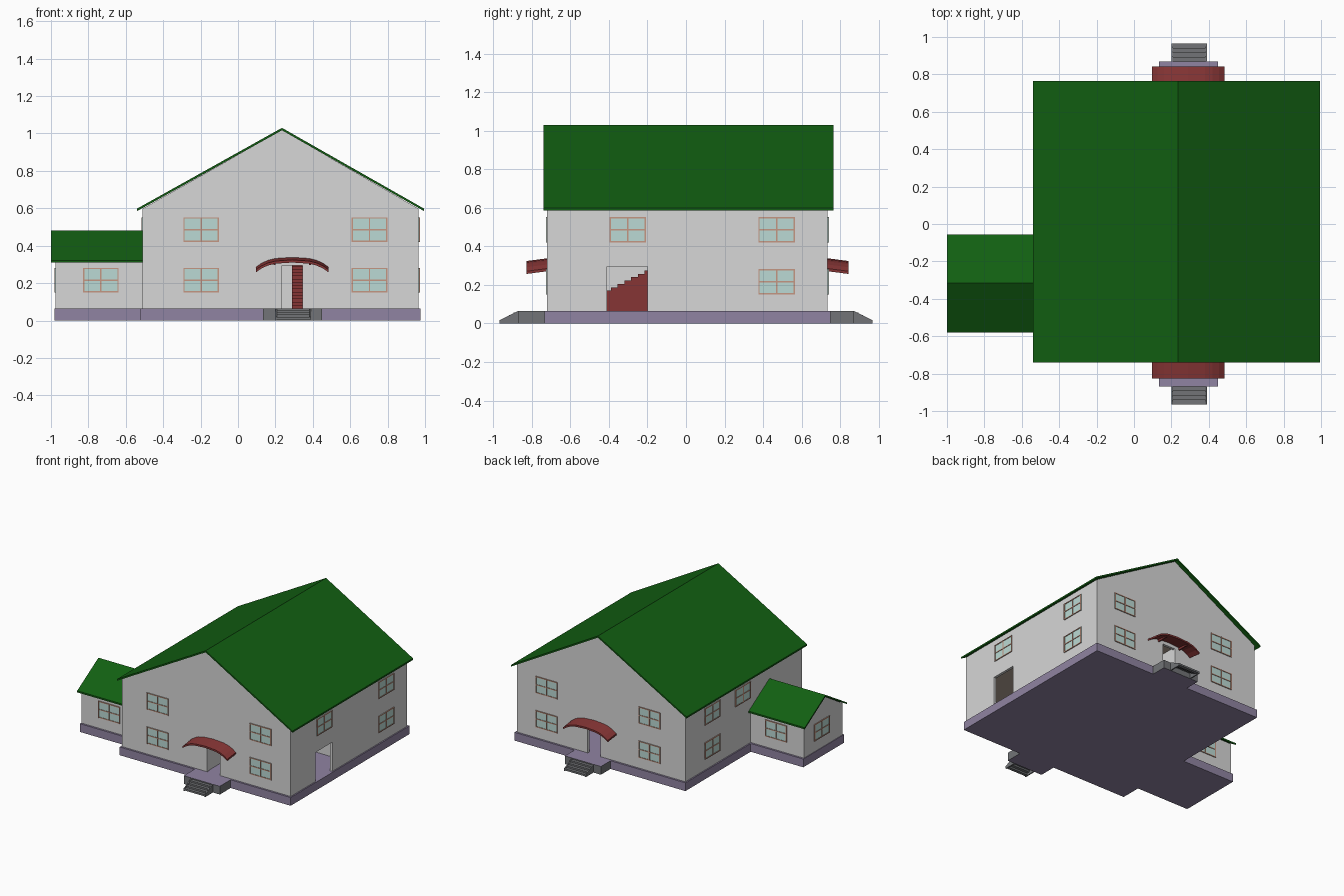
import bpy, bmesh, math

cube = bpy.data.objects.get("Cube")
if cube:
    bpy.data.objects.remove(cube, do_unlink=True)


def material(name, r, g, b):
    m = bpy.data.materials.new(name)
    m.use_nodes = True
    m.diffuse_color = (r, g, b, 1)
    m.node_tree.nodes["Principled BSDF"].inputs["Base Color"].default_value = (r, g, b, 1)
    return m


WALL = material("pale grey plaster", .68, .68, .68)
BASE = material("lilac stone", .28, .23, .36)
ROOF = material("green roof", .006, .115, .006)
RED = material("dark red", .24, .036, .036)
STEP = material("grey concrete", .17, .175, .185)
GLASS = material("pale teal glass", .5, .7, .66)
FRAME = material("tan window frame", .56, .31, .23)
WOOD = material("beige ceiling", .46, .38, .31)


def finish(name, bm, *mats):
    bmesh.ops.recalc_face_normals(bm, faces=bm.faces)
    mesh = bpy.data.meshes.new(name)
    bm.to_mesh(mesh)
    bm.free()
    for m in mats:
        mesh.materials.append(m)
    ob = bpy.data.objects.new(name, mesh)
    bpy.context.scene.collection.objects.link(ob)
    return ob


def add_box(bm, x0, x1, y0, y1, z0, z1, index=0):
    verts = bmesh.ops.create_cube(bm, size=1)["verts"]
    for v in verts:
        v.co.x = x1 if v.co.x > 0 else x0
        v.co.y = y1 if v.co.y > 0 else y0
        v.co.z = z1 if v.co.z > 0 else z0
    for f in {f for v in verts for f in v.link_faces}:
        f.material_index = index


def box(name, x0, x1, y0, y1, z0, z1, mat):
    bm = bmesh.new()
    add_box(bm, x0, x1, y0, y1, z0, z1)
    return finish(name, bm, mat)


def prism(name, axis, profile, a, b, mat):
    """Extrude a profile (horizontal, z) along axis x or y from a to b."""
    bm = bmesh.new()
    place = (lambda h, z, t: (t, h, z)) if axis == "x" else (lambda h, z, t: (h, t, z))
    rings = [[bm.verts.new(place(h, z, t)) for h, z in profile] for t in (a, b)]
    n = len(profile)
    bm.faces.new(rings[0])
    bm.faces.new(rings[1])
    for i in range(n):
        j = (i + 1) % n
        bm.faces.new((rings[0][i], rings[0][j], rings[1][j], rings[1][i]))
    return finish(name, bm, mat)


def gable_roof(name, axis, left, ridge, right, eave, top, a, b, thick=.013):
    pts = [(left, eave), (ridge, top), (right, eave),
           (right, eave - thick), (ridge, top - thick), (left, eave - thick)]
    return prism(name, axis, pts, a, b, ROOF)


def cut(ob, cutter):
    mod = ob.modifiers.new("opening", "BOOLEAN")
    mod.operation = "DIFFERENCE"
    mod.solver = "EXACT"
    mod.object = cutter
    bpy.context.view_layer.objects.active = ob
    bpy.ops.object.modifier_apply(modifier=mod.name)
    bpy.data.objects.remove(cutter, do_unlink=True)


# Foundations
FLOOR = .065
box("main_foundation", -.52, .975, -.735, .75, 0, FLOOR, BASE)
box("annex_foundation", -.98, -.52, -.575, -.065, 0, FLOOR, BASE)

# Main walls, hollowed on the ground floor, with three doorways
walls = prism("main_walls", "y", [(-.51, FLOOR), (.965, FLOOR), (.965, .598),
                                  (.235, 1.018), (-.51, .598)], -.72, .735, WALL)
cut(walls, box("room_cutter", -.49, .945, -.70, .715, .05, .32, WALL))
cut(walls, box("front_door_cutter", .235, .345, -.8, -.6, .05, .295, WALL))
cut(walls, box("back_door_cutter", .235, .345, .6, .8, .05, .295, WALL))
cut(walls, box("side_door_cutter", .9, 1, -.41, -.2, .05, .295, WALL))
box("ground_floor_ceiling", -.488, .943, -.698, .713, .314, .322, WOOD)
box("hall_partition", .215, .23, -.7, .715, FLOOR, .314, WALL)
box("cross_partition", .23, .945, 0, .015, FLOOR, .314, WALL)

# Indoor staircase
bm = bmesh.new()
for i in range(14):
    add_box(bm, .29, .40, -.6 + i * .035, -.05, FLOOR + i * .0175, FLOOR + (i + 1) * .0175)
finish("indoor_staircase", bm, RED)

# Annex walls and both roofs
prism("annex_walls", "x", [(-.56, FLOOR), (-.08, FLOOR), (-.08, .318),
                           (-.315, .468), (-.56, .318)], -.975, -.505, WALL)
gable_roof("main_roof", "y", -.54, .235, .995, .598, 1.03, -.74, .765)
gable_roof("annex_roof", "x", -.58, -.315, -.055, .322, .482, -1, -.505)


# Windows: glass plate with border and glazing bars
def window(name, x, y, z, degrees):
    bm = bmesh.new()
    w, h, t = .095, .066, .007
    add_box(bm, -w, w, -.003, .003, -h, h, 0)
    for u in (-w, -t / 2, w - t):
        add_box(bm, u, u + t, -.007, .003, -h, h, 1)
    for v in (-h, -t / 2, h - t):
        add_box(bm, -w, w, -.0065, .003, v, v + t, 1)
    ob = finish(name, bm, GLASS, FRAME)
    ob.location = (x, y, z)
    ob.rotation_euler.z = math.radians(degrees)


LOW, HIGH = .216, .486
for side, y, turn in (("front", -.72, 0), ("back", .735, 180)):
    for x in (-.197, .703):
        for z in (LOW, HIGH):
            window(side + "_window", x, y, z, turn)
for y, z in ((-.302, HIGH), (.47, HIGH), (.47, LOW)):
    window("left_window", .965, y, z, 90)
for y, z in ((.02, HIGH), (.40, HIGH), (.40, LOW)):
    window("right_window", -.51, y, z, -90)
window("annex_front_window", -.733, -.56, LOW, 0)
window("annex_back_window", -.733, -.08, LOW, 180)
window("annex_end_window", -.975, -.30, LOW, -90)

# Entrances: landing, steps, stringers and arched canopy, front and back
for side, s, wall in (("front", -1, -.72), ("back", 1, .735)):
    landing = box(side + "_landing", .135, .45, s * .73, s * .87, 0, FLOOR, STEP)
    landing.data.materials.append(BASE)
    for f in landing.data.polygons:
        f.material_index = 1 if abs(f.normal.z) > .5 else 0

    bm = bmesh.new()
    for i in range(4):
        y0, y1 = sorted((s * (.87 + i * .024), s * (.894 + i * .024)))
        top = .056 - i * .0125
        add_box(bm, .208, .382, y0, y1, max(0, top - .014), top)
    finish(side + "_steps", bm, STEP)
    for x in (.2, .382):
        prism(side + "_stringer", "x", [(s * .87, 0), (s * .87, FLOOR), (s * .966, .018),
                                        (s * .966, 0)], x, x + .008, STEP)

    half = [(0, .338), (.09, .332), (.13, .322), (.165, .306), (.195, .285)]
    arch = [(.29 - u, z) for u, z in reversed(half)] + [(.29 + u, z) for u, z in half[1:]]
    outline = arch + [(x, z - .014) for x, z in reversed(arch)]
    outer = wall + s * .107
    canopy = prism(side + "_canopy", "y", outline, wall, outer, RED)
    for v in canopy.data.vertices:
        if abs(v.co.y - outer) < .001:
            v.co.z -= .014
    for x in (.19, .38):
        y0, y1 = sorted((wall, wall + s * .085))
        box(side + "_canopy_bracket", x, x + .01, y0, y1, .298, .314, RED)
